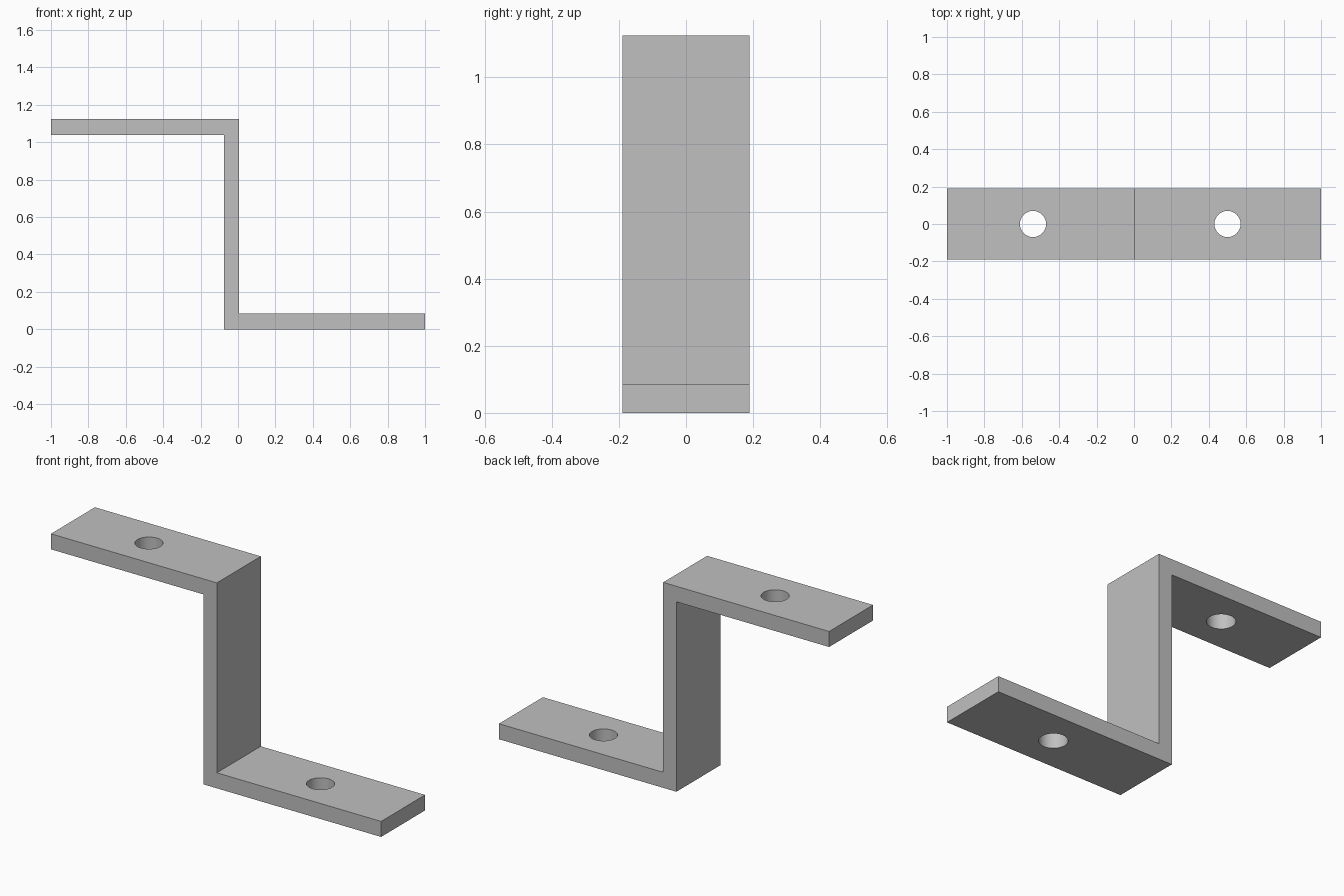
import bpy
import bmesh

cube = bpy.data.objects.get("Cube")
if cube:
    bpy.data.objects.remove(cube, do_unlink=True)

HALF_DEPTH = 0.19
HEIGHT = 1.125
THICK = 0.085
WALL_LEFT, WALL_RIGHT = -0.075, 0.005
HOLE_RADIUS = 0.07

metal = bpy.data.materials.new("grey_metal")
metal.use_nodes = True
grey = (0.53, 0.53, 0.53, 1)
metal.diffuse_color = grey
metal.node_tree.nodes["Principled BSDF"].inputs["Base Color"].default_value = grey


def add_object(name, bm):
    bmesh.ops.recalc_face_normals(bm, faces=bm.faces)
    mesh = bpy.data.meshes.new(name)
    bm.to_mesh(mesh)
    bm.free()
    mesh.materials.append(metal)
    obj = bpy.data.objects.new(name, mesh)
    bpy.context.collection.objects.link(obj)
    return obj


# Z-shaped bracket: side profile extruded through its depth
profile = [
    (-1, HEIGHT - THICK), (WALL_LEFT, HEIGHT - THICK), (WALL_LEFT, 0), (1, 0),
    (1, THICK), (WALL_RIGHT, THICK), (WALL_RIGHT, HEIGHT), (-1, HEIGHT),
]
bm = bmesh.new()
face = bm.faces.new([bm.verts.new((x, -HALF_DEPTH, z)) for x, z in profile])
extruded = bmesh.ops.extrude_face_region(bm, geom=[face])["geom"]
bmesh.ops.translate(bm, vec=(0, 2 * HALF_DEPTH, 0),
                    verts=[v for v in extruded if isinstance(v, bmesh.types.BMVert)])
bracket = add_object("z_bracket", bm)

# One round screw hole through each flange
for name, x, z in [("upper_hole_cutter", -0.54, HEIGHT - THICK / 2),
                   ("lower_hole_cutter", 0.50, THICK / 2)]:
    bm = bmesh.new()
    bmesh.ops.create_cone(bm, cap_ends=True, segments=48, radius1=HOLE_RADIUS,
                          radius2=HOLE_RADIUS, depth=THICK * 3)
    bmesh.ops.translate(bm, vec=(x, 0, z), verts=bm.verts)
    cutter = add_object(name, bm)
    cut = bracket.modifiers.new(name, "BOOLEAN")
    cut.operation = "DIFFERENCE"
    cut.solver = "EXACT"
    cut.object = cutter
    # Apply the cut, then discard the helper
    bpy.context.view_layer.objects.active = bracket
    bpy.ops.object.modifier_apply(modifier=cut.name)
    bpy.data.objects.remove(cutter, do_unlink=True)

# Smooth hole walls with crisp bracket edges
bpy.ops.object.select_all(action="DESELECT")
bracket.select_set(True)
bpy.context.view_layer.objects.active = bracket
bpy.ops.object.shade_smooth_by_angle()
